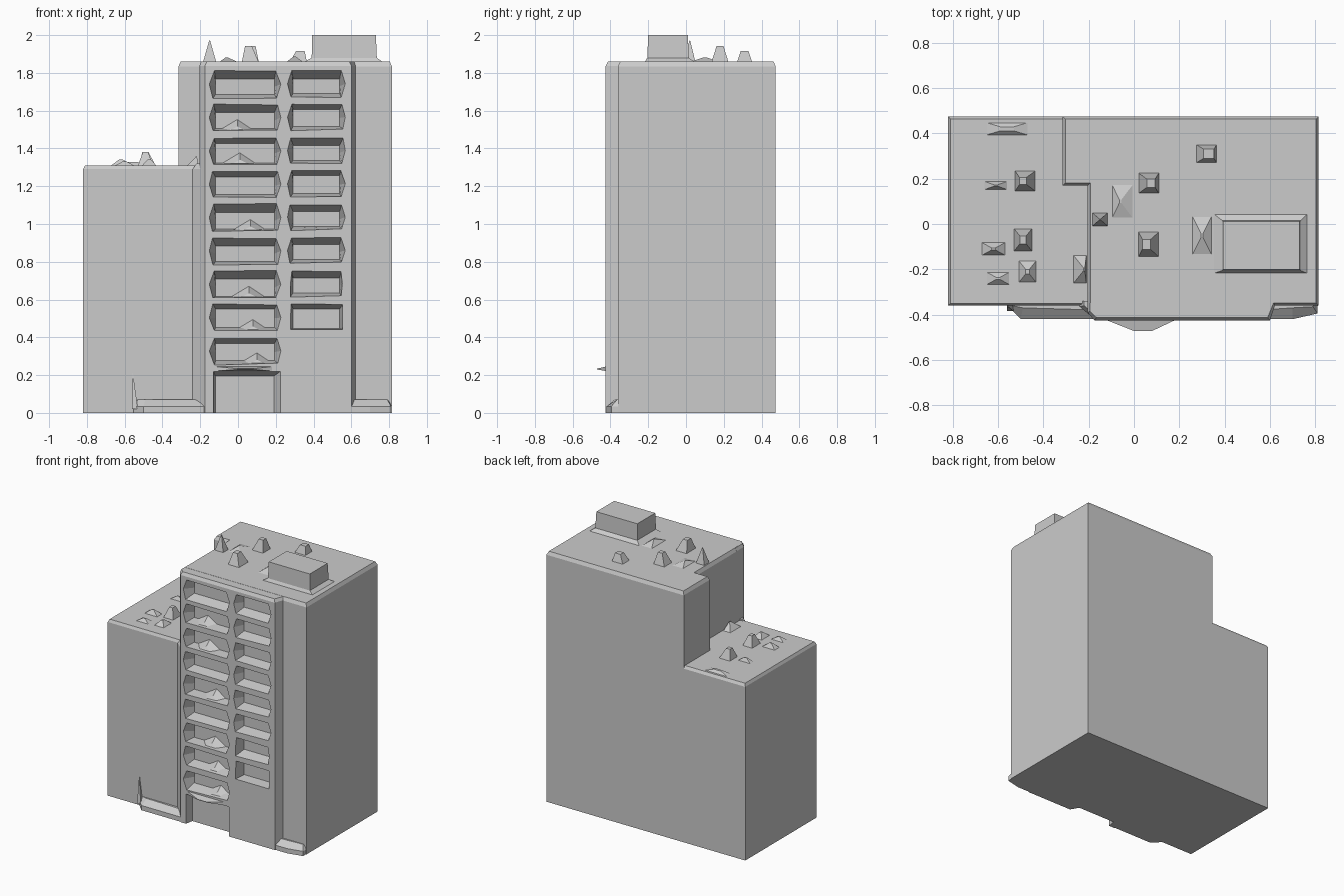
import bpy, bmesh, random

if "Cube" in bpy.data.objects:
    bpy.data.objects.remove(bpy.data.objects["Cube"])
random.seed(4)
FRONT, WALL, BACK = -0.425, -0.36, 0.475


def make_object(name, bm):
    bmesh.ops.recalc_face_normals(bm, faces=bm.faces)
    me = bpy.data.meshes.new(name)
    bm.to_mesh(me)
    bm.free()
    ob = bpy.data.objects.new(name, me)
    bpy.context.collection.objects.link(ob)
    return ob


def loft(bm, rings):
    """Skin a closed solid through rings of equal point count."""
    loops = [[bm.verts.new(p) for p in r] for r in rings]
    n = len(loops[0])
    bm.faces.new(loops[0])
    bm.faces.new(loops[-1])
    for a, b in zip(loops, loops[1:]):
        for i in range(n):
            j = (i + 1) % n
            bm.faces.new((a[i], a[j], b[j], b[i]))


def prism(name, pts, top, z1, ch):
    """Upright block with a chamfered top rim (top = shrunken outline)."""
    bm = bmesh.new()
    loft(bm, [[(x, y, 0) for x, y in pts],
              [(x, y, z1 - ch) for x, y in pts],
              [(x, y, z1) for x, y in top]])
    return make_object(name, bm)


def rect(x0, x1, y0, y1, i=0):
    return [(x0 + i, y0 + i), (x1 - i, y0 + i), (x1 - i, y1 - i), (x0 + i, y1 - i)]


def boolean(ob, other, op):
    m = ob.modifiers.new(op, 'BOOLEAN')
    m.operation, m.object, m.solver = op, other, 'EXACT'
    bpy.context.view_layer.objects.active = ob
    bpy.ops.object.modifier_apply(modifier=m.name)
    bpy.data.objects.remove(other)


# Stepped tower with a rear-left return
def tower_outline(i):
    return [(-0.205 + i, WALL + i), (0.815 - i, WALL + i), (0.815 - i, BACK - i),
            (-0.315 + i, BACK - i), (-0.315 + i, 0.17 + i), (-0.205 + i, 0.17 + i)]


building = prism("building", tower_outline(0), tower_outline(0.012), 1.86, 0.025)

# Lower wing
wing = prism("wing", rect(-0.82, 0.0, WALL, BACK),
             [(-0.81, WALL + .01), (0, WALL + .01), (0, BACK - .012), (-0.81, BACK - .012)],
             1.31, 0.02)
boolean(building, wing, 'UNION')

# Projecting front bay with splayed sides
bay = prism("bay", [(-0.205, -0.3), (-0.205, -0.39), (-0.175, FRONT), (0.6, FRONT),
                    (0.625, -0.35), (0.625, -0.3)],
            [(-0.195, -0.3), (-0.195, -0.385), (-0.165, FRONT + .012), (0.59, FRONT + .012),
             (0.615, -0.35), (0.615, -0.3)], 1.859, 0.022)
boolean(building, bay, 'UNION')

# Splayed lower pilaster beside the wing
pilaster = prism("pilaster", [(-0.24, -0.34), (-0.24, -0.365), (-0.18, -0.415), (-0.15, -0.34)],
                 [(-0.22, -0.34), (-0.22, -0.36), (-0.19, -0.39), (-0.15, -0.34)], 1.32, 0.03)
boolean(building, pilaster, 'UNION')

# Ground-level plinths on both sides of the bay
for pts, top in (
    ([(-0.56, -0.33), (-0.55, -0.37), (-0.5, -0.42), (-0.15, -0.42), (-0.15, -0.33)],
     [(-0.54, -0.33), (-0.53, -0.362), (-0.49, -0.37), (-0.15, -0.38), (-0.15, -0.33)]),
    ([(0.55, -0.33), (0.55, -0.42), (0.7, -0.42), (0.81, -0.395), (0.812, -0.33)],
     [(0.55, -0.33), (0.55, -0.38), (0.7, -0.37), (0.79, -0.365), (0.80, -0.33)])):
    boolean(building, prism("plinth", pts, top, 0.07, 0.035), 'UNION')

# Balcony recesses: six-sided mouths tapering inwards, slightly uneven
cut = bmesh.new()


def jit(a):
    return random.uniform(-a, a)


def recess(x0, x1, z0, z1, point):
    o = [(x0 + jit(.006), z0 + jit(.006)), (x1 + jit(.006), z0 + jit(.006)),
         (x1 + point, (z0 + z1) / 2), (x1 + jit(.006), z1 + jit(.004)),
         (x0 + jit(.006), z1 + jit(.004)), (x0 - point, (z0 + z1) / 2)]
    zi, zt = z0 + 0.012 + jit(.008), z1 - 0.035 + jit(.012)
    a, b = x0 + 0.012, x1 - 0.012
    n = [(a, zi), (b, zi), (b, (zi + zt) / 2), (b, zt), (a, zt), (a, (zi + zt) / 2)]
    loft(cut, [[(x, -0.47, z) for x, z in o], [(x, FRONT, z) for x, z in o],
               [(x, -0.345, z) for x, z in n]])


rows = [1.81 - 0.1765 * i for i in range(9)]
for i, z in enumerate(rows):
    recess(-0.13, 0.205, z - 0.14, z, 0.022)
    if i < 8:
        recess(0.28, 0.55, z - 0.135, z, 0.018 if i < 6 else 0.002)

# Entrance recess
loft(cut, [[(-0.13, y, -0.05), (0.225, y, -0.05), (0.225, y, 0.22), (-0.13, y, 0.22)]
           for y in (-0.47, FRONT)] +
     [[(-0.12, -0.365, -0.05), (0.19, -0.365, -0.05), (0.19, -0.365, 0.195), (-0.12, -0.365, 0.195)]])
boolean(building, make_object("recess_cutter", cut), 'DIFFERENCE')

# Broken wedges of balcony clutter
bm = bmesh.new()
for i, z in enumerate(rows):
    if i in (1, 2, 4, 6, 7, 8):
        x, f = 0.05 + jit(.06), z - 0.137
        loft(bm, [[(x - .1, -0.34, f), (x + .09, -0.34, f), (x, -0.34, f + .06)],
                  [(x - .04, -0.405, f), (x + .04, -0.405, f), (x, -0.39, f + .02)]])
make_object("balcony_clutter", bm)

# Thin canopy lip above the entrance
bm = bmesh.new()
loft(bm, [[(-0.12, FRONT, 0.222), (0.18, FRONT, 0.222), (0.18, FRONT, 0.245), (-0.12, FRONT, 0.245)],
          [(0.0, -0.472, 0.23), (0.08, -0.472, 0.23), (0.08, -0.472, 0.234), (0.0, -0.472, 0.234)]])
make_object("entrance_lip", bm)

# Thin post at the left plinth
bm = bmesh.new()
loft(bm, [[(x, y, 0.02) for x, y in rect(-0.56, -0.53, -0.385, -0.355)],
          [(x, y, 0.21) for x, y in rect(-0.559, -0.556, -0.365, -0.358)]])
make_object("corner_post", bm)

# Rooftop machine room with a sloping skirt
bm = bmesh.new()
loft(bm, [[(x, y, 1.855) for x, y in rect(0.345, 0.77, -0.22, 0.05)],
          [(x, y, 1.88) for x, y in rect(0.39, 0.735, -0.205, 0.015)],
          [(x, y, 2.0) for x, y in rect(0.393, 0.73, -0.2, 0.01)]])
make_object("machine_room", bm)

# Rooftop vents: (x, y, width, depth, height, lean, top ratio)
vents = {
    1.857: [(0.32, 0.31, .09, .08, .06, .01, .5), (0.065, 0.18, .09, .09, .085, .01, .4),
            (0.065, -0.09, .09, .11, .085, -.01, .4), (-0.15, 0.02, .07, .06, .115, 0, .06),
            (0.30, -0.05, .09, .18, .03, 0, .1), (-0.05, 0.1, .1, .16, .025, -.01, .1)],
    1.307: [(-0.48, 0.19, .09, .09, .075, -.01, .35), (-0.61, 0.17, .11, .04, .03, 0, .15),
            (-0.49, -0.07, .08, .10, .075, 0, .35), (-0.62, -0.11, .11, .06, .035, 0, .15),
            (-0.60, -0.24, .11, .06, .025, 0, .15), (-0.47, -0.21, .08, .1, .035, 0, .2),
            (-0.24, -0.2, .06, .13, .05, .02, .1), (-0.56, 0.42, .2, .06, .02, 0, .3)]}
for z, items in vents.items():
    for x, y, w, d, h, lean, k in items:
        bm = bmesh.new()
        loft(bm, [[(x + sx * w / 2 * s + (lean if s < 1 else 0), y + sy * d / 2 * s, zz)
                   for sx, sy in ((-1, -1), (1, -1), (1, 1), (-1, 1))]
                  for s, zz in ((1, z), (k, z + h))])
        make_object("roof_vent", bm)
